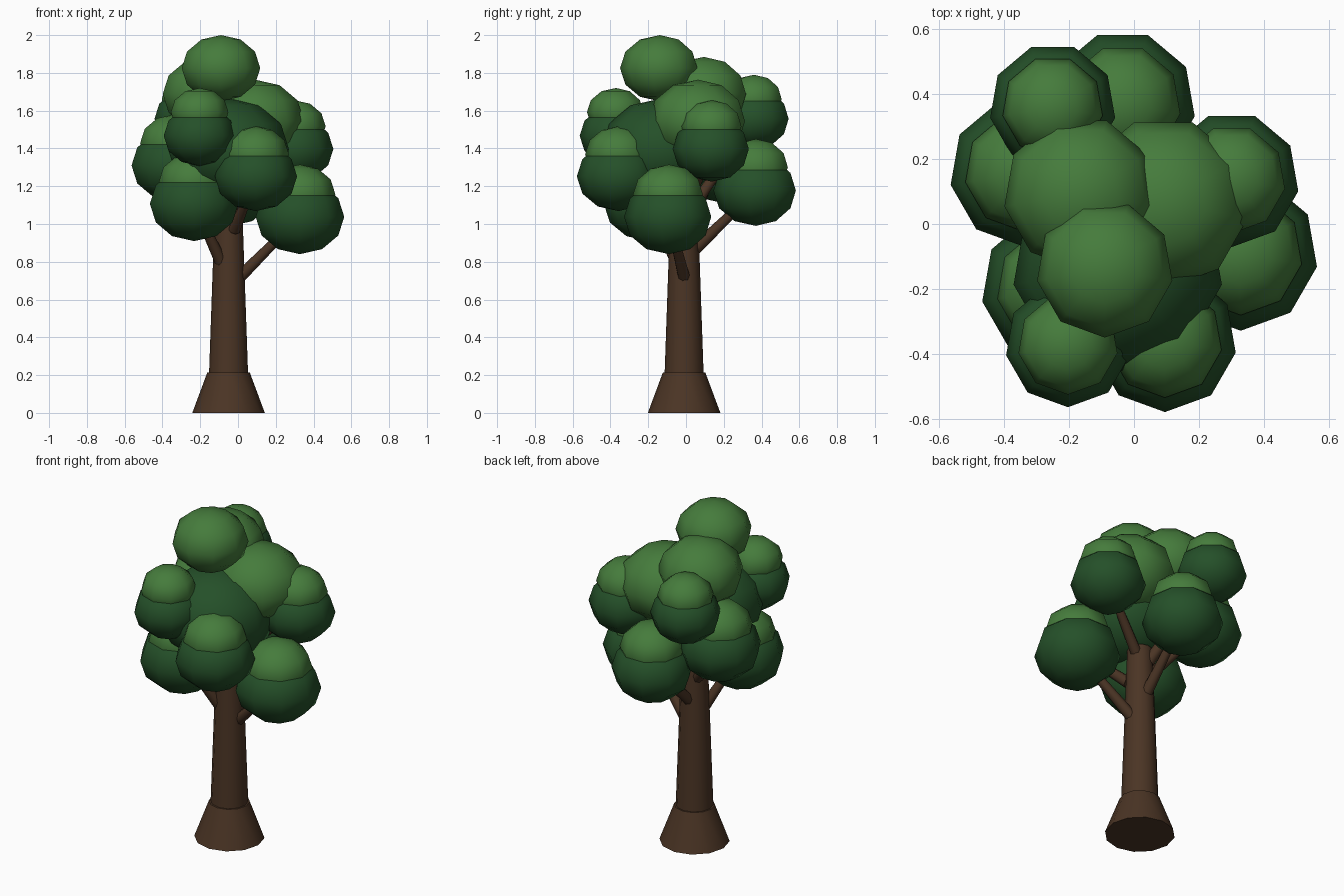
import bpy
import math
from mathutils import Vector

if "Cube" in bpy.data.objects:
    bpy.data.objects.remove(bpy.data.objects["Cube"])


def material(name, rgb):
    m = bpy.data.materials.new(name)
    m.diffuse_color = (*rgb, 1)
    m.use_nodes = True
    m.node_tree.nodes["Principled BSDF"].inputs["Base Color"].default_value = m.diffuse_color
    return m


BARK = material("bark", (0.07, 0.035, 0.018))
DARK = material("dark_leaf", (0.018, 0.08, 0.022))
LIGHT = material("light_leaf", (0.06, 0.2, 0.045))
SQUASH = 0.83


def finish(name, mat, angle):
    ob = bpy.context.object
    ob.name = name
    ob.data.materials.append(mat)
    bpy.ops.object.shade_smooth_by_angle(angle=math.radians(angle))
    return ob


def blob(name, centre, r, mat):
    # Low-poly squashed ball with a corner towards the front
    bpy.ops.mesh.primitive_uv_sphere_add(segments=9, ring_count=6, radius=r,
                                         location=centre, rotation=(0, 0, math.pi))
    bpy.context.object.scale = (1, 1, SQUASH)
    bpy.ops.object.transform_apply(location=False, rotation=True, scale=True)
    finish(name, mat, 80)


def limb(name, start, end, r1, r2, sides):
    # Tapered round piece between two points
    a, b = Vector(start), Vector(end)
    d = b - a
    bpy.ops.mesh.primitive_cone_add(vertices=sides, radius1=r1, radius2=r2,
                                    depth=d.length, location=(a + b) / 2)
    bpy.context.object.rotation_euler = d.to_track_quat('Z', 'Y').to_euler()
    finish(name, BARK, 65)


# Trunk with flared foot
limb("trunk_foot", (-0.05, -0.01, 0), (-0.05, -0.01, 0.215), 0.192, 0.112, 12)
limb("trunk", (-0.05, -0.01, 0.1), (-0.05, -0.01, 1.16), 0.107, 0.07, 12)

# Leaf clusters: centre, radius, height of the light cap, branch start
clusters = {
    "right": ((0.328, -0.09, 1.038), 0.238, 1.315, (0.01, -0.01, 0.72)),
    "left_front": ((-0.232, -0.197, 1.107), 0.238, 1.38, (-0.09, -0.05, 0.80)),
    "left": ((-0.337, 0.16, 1.31), 0.23, 1.58, (-0.09, 0.02, 1.0)),
    "right_back": ((0.30, 0.137, 1.397), 0.208, 1.655, (-0.03, 0.0, 1.10)),
    "back": ((-0.035, 0.37, 1.177), 0.225, 1.45, (-0.05, 0.05, 0.87)),
    "back_left": ((-0.25, 0.36, 1.557), 0.195, 1.79, (-0.08, 0.03, 1.08)),
    "front_left": ((-0.203, -0.37, 1.467), 0.193, 1.72, (-0.08, -0.05, 1.08)),
    "front_right": ((0.095, -0.357, 1.252), 0.221, 1.517, (-0.02, -0.07, 0.97)),
}
for key, (c, r, top, start) in clusters.items():
    limb("branch_" + key, start, c, 0.033, 0.02, 8)
    blob("leaf_" + key, c, r, DARK)
    cap = r * 0.8
    blob("leaf_cap_" + key, (c[0], c[1], top - cap * SQUASH), cap, LIGHT)

# Middle of the crown
blob("crown_core", (-0.05, -0.13, 1.395), 0.325, DARK)
blob("crown_right", (0.09, 0.064, 1.545), 0.264, LIGHT)
blob("crown_left", (-0.165, 0.095, 1.688), 0.237, LIGHT)
blob("crown_top", (-0.09, -0.138, 1.825), 0.211, LIGHT)
